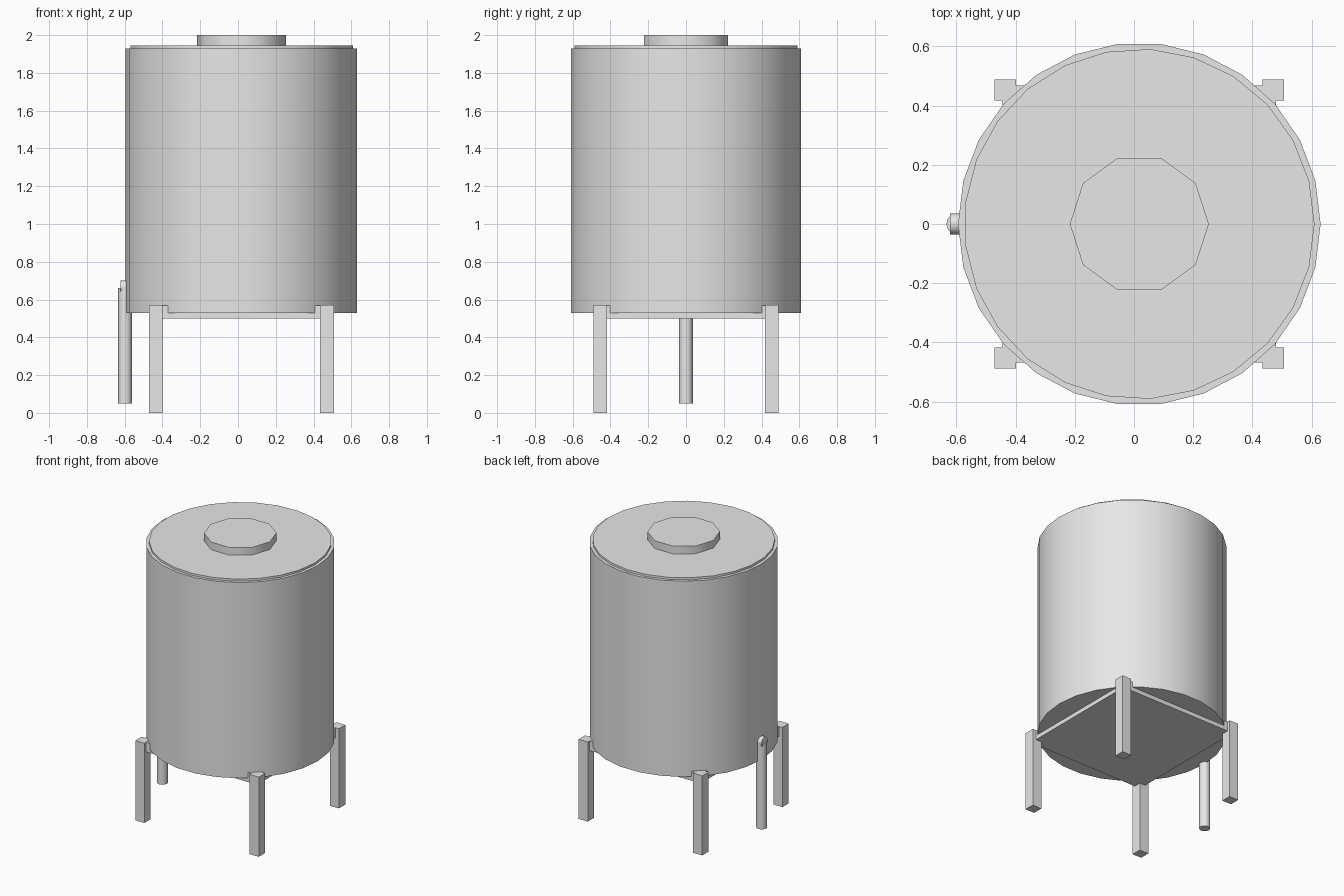
import bpy, math

if "Cube" in bpy.data.objects:
    bpy.data.objects.remove(bpy.data.objects["Cube"])

CX = 0.018  # tank axis in x

grey = bpy.data.materials.new("light_grey")
grey.diffuse_color = (0.8, 0.8, 0.8, 1)
grey.use_nodes = True
grey.node_tree.nodes["Principled BSDF"].inputs["Base Color"].default_value = grey.diffuse_color


def box(name, x0, x1, y0, y1, z0, z1):
    bpy.ops.mesh.primitive_cube_add(
        size=1, location=((x0 + x1) / 2, (y0 + y1) / 2, (z0 + z1) / 2))
    ob = bpy.context.object
    ob.name = name
    ob.scale = (x1 - x0, y1 - y0, z1 - z0)
    bpy.ops.object.transform_apply(location=False, rotation=False, scale=True)
    ob.data.materials.append(grey)
    return ob


def cylinder(name, sides, r, length, loc, rot=(0, 0, 0)):
    bpy.ops.mesh.primitive_cylinder_add(
        vertices=sides, radius=r, depth=length, location=loc, rotation=rot)
    ob = bpy.context.object
    ob.name = name
    ob.data.materials.append(grey)
    bpy.ops.object.shade_smooth_by_angle(angle=math.radians(40))
    return ob


def upright(name, sides, r, x, z0, z1):
    # Blender's first vertex is on +y: turn it to +x
    return cylinder(name, sides, r, z1 - z0, (x, 0, (z0 + z1) / 2),
                    (0, 0, -math.pi / 2))


# tank body, lid and filler cap
upright("tank_body", 26, 0.6125, CX, 0.53, 1.93)
upright("tank_lid", 25, 0.592, CX, 1.92, 1.945)
upright("filler_cap", 10, 0.235, CX, 1.935, 2.0)

# square support plate under the tank
box("support_plate", CX - 0.462, CX + 0.462, -0.468, 0.468, 0.5, 0.568)

# four legs
for sx, side in ((-1, "left"), (1, "right")):
    for sy, end in ((-1, "front"), (1, "back")):
        x, y = CX + sx * 0.453, sy * 0.453
        box(f"{end}_{side}_leg", x - 0.036, x + 0.036,
            y - 0.036, y + 0.036, 0, 0.57)

# outlet stub and drain pipe on the left side
cylinder("outlet_stub", 12, 0.036, 0.07, (-0.587, 0, 0.665), (0, math.pi / 2, 0))
upright("drain_pipe", 12, 0.036, -0.598, 0.05, 0.66)
